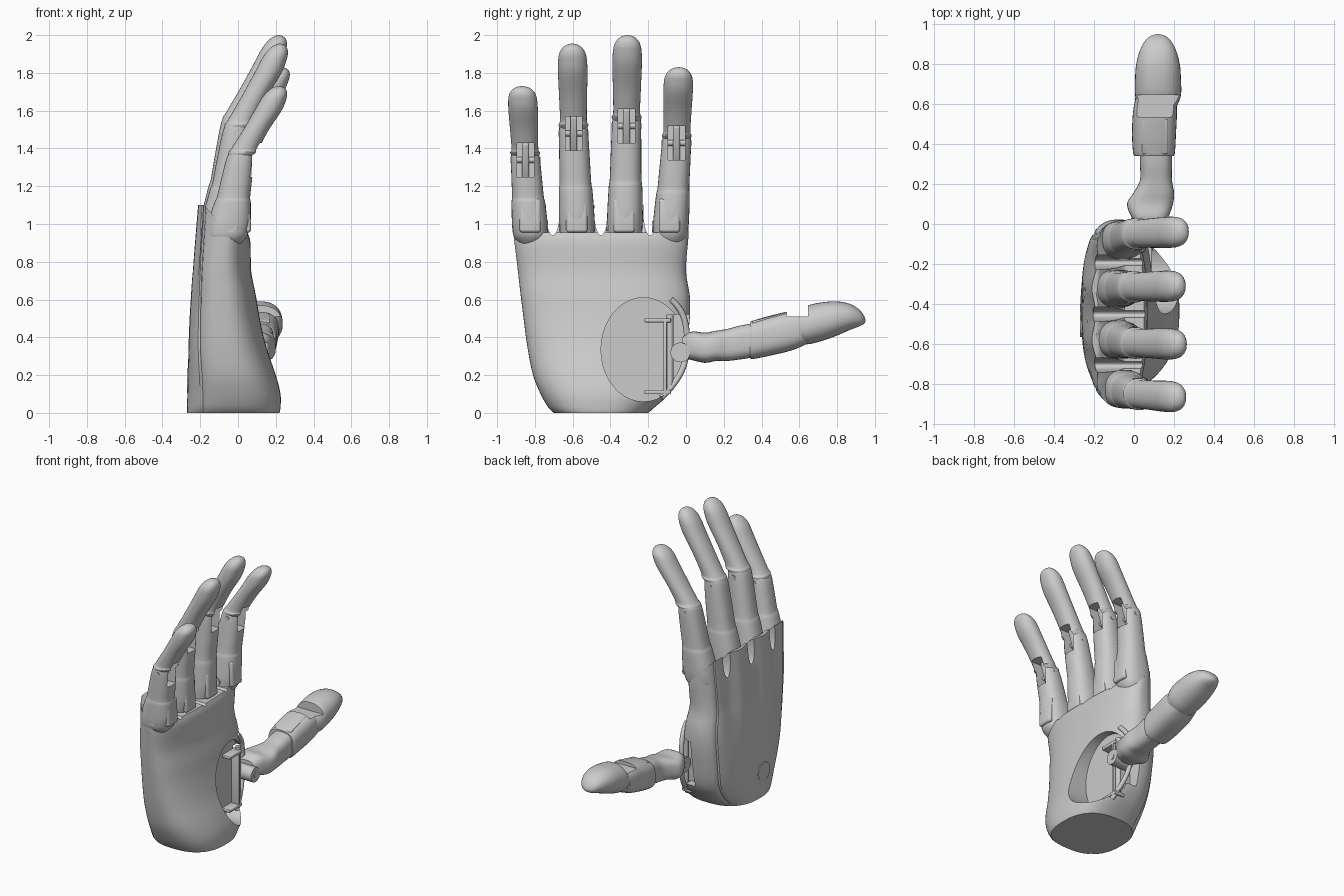
import bpy, bmesh, math
from mathutils import Vector

if "Cube" in bpy.data.objects:
    bpy.data.objects.remove(bpy.data.objects["Cube"], do_unlink=True)

grey = bpy.data.materials.new("satin grey")
grey.use_nodes = True
grey.diffuse_color = (0.6, 0.6, 0.6, 1)
grey.node_tree.nodes["Principled BSDF"].inputs["Base Color"].default_value = (0.6, 0.6, 0.6, 1)


def finish(name, bm):
    bmesh.ops.recalc_face_normals(bm, faces=bm.faces)
    me = bpy.data.meshes.new(name)
    bm.to_mesh(me)
    bm.free()
    me.materials.append(grey)
    ob = bpy.data.objects.new(name, me)
    bpy.context.collection.objects.link(ob)
    return ob


def refine(rows, sub):
    """Catmull-Rom interpolation of rows of numbers."""
    out = []
    for i in range(len(rows) - 1):
        p0, p1, p2, p3 = rows[max(i - 1, 0)], rows[i], rows[i + 1], rows[min(i + 2, len(rows) - 1)]
        for k in range(sub):
            t = k / sub
            out.append([0.5 * (2 * b + (c - a) * t + (2 * a - 5 * b + 4 * c - d) * t * t
                               + (3 * b - a - 3 * c + d) * t ** 3) for a, b, c, d in zip(p0, p1, p2, p3)])
    return out + [list(rows[-1])]


def spow(v, e):
    return math.copysign(abs(v) ** e, v)


def skin(name, rings):
    """Skin closed rings and close both ends with fans."""
    bm = bmesh.new()
    vs = [[bm.verts.new(p) for p in r] for r in rings]
    n = len(rings[0])
    for a, b in zip(vs, vs[1:]):
        for i in range(n):
            bm.faces.new((a[i], a[(i + 1) % n], b[(i + 1) % n], b[i]))
    for r in (vs[0], vs[-1]):
        mid = bm.verts.new(sum((v.co for v in r), Vector()) / n)
        for i in range(n):
            bm.faces.new((r[i], r[(i + 1) % n], mid))
    return finish(name, bm)


def loft(name, rows, axis, expo=2.4, n=32, sub=4):
    """Rows are x, y, z centre, then half size in x and half size across."""
    rings = []
    for x, y, z, hx, hw in refine(rows, sub):
        ring = []
        for i in range(n):
            a = 2 * math.pi * i / n
            u, w = hx * spow(math.cos(a), 2 / expo), hw * spow(math.sin(a), 2 / expo)
            ring.append((x + u, y + w, z) if axis == 'Z' else (x + u, y, z + w))
        rings.append(ring)
    return skin(name, rings)


def box(name, c, s, bevel=0.0, tilt=0.0):
    bm = bmesh.new()
    bmesh.ops.create_cube(bm, size=1)
    for v in bm.verts:
        v.co = Vector((v.co.x * s[0], v.co.y * s[1], v.co.z * s[2]))
    if bevel:
        bmesh.ops.bevel(bm, geom=bm.edges[:], offset=bevel, segments=3, affect='EDGES', profile=0.5)
    ob = finish(name, bm)
    ob.location = c
    ob.rotation_euler[1] = tilt
    return ob


def rod(name, c, r, length, axis, r2=None):
    """Cylinder along an axis; r2 makes it oval."""
    bm = bmesh.new()
    bmesh.ops.create_cone(bm, cap_ends=True, segments=40, radius1=r, radius2=r, depth=length)
    for v in bm.verts:
        x, y, z = v.co.x, v.co.y * ((r2 or r) / r), v.co.z
        v.co = {'X': (z, x, y), 'Y': (x, z, y), 'Z': (x, y, z)}[axis]
    ob = finish(name, bm)
    ob.location = c
    return ob


def carve(ob, cutters):
    """Cut one solid after another, skipping a cut that would leave nothing."""
    bpy.context.view_layer.update()
    bpy.context.view_layer.objects.active = ob
    for c in cutters:
        whole = ob.data.copy()
        m = ob.modifiers.new("cut", 'BOOLEAN')
        m.object, m.operation, m.solver = c, 'DIFFERENCE', 'EXACT'
        bpy.ops.object.modifier_apply(modifier=m.name)
        if len(ob.data.polygons) < 100:
            ob.data = whole


def discard(cutters):
    for c in cutters:
        bpy.data.objects.remove(c, do_unlink=True)


# Palm: z, y range, x range, with a seam beside the back cover and flutes on the back
palm_rows = [(0, -.70, -.20, -.27, .22), (.03, -.73, -.165, -.27, .225), (.1, -.77, -.09, -.268, .225),
             (.2, -.81, -.03, -.265, .20), (.35, -.84, .0, -.262, .15), (.5, -.86, .02, -.257, .115),
             (.62, -.875, .02, -.25, .095), (.75, -.89, .0, -.24, .07), (.9, -.91, .012, -.22, .066),
             (.955, -.914, .014, -.212, .05)]
N = 96


def palm_ring(z, y0, y1, x0, x1, shrink=1.0):
    cx, cy, hx, hy = (x0 + x1) / 2, (y0 + y1) / 2, (x1 - x0) / 2, (y1 - y0) / 2
    ring = []
    for i in range(N):
        a = 2 * math.pi * i / N
        square = 0.8 - 0.14 * min(1, z / .3) * max(0, -math.cos(a)) ** .5
        ca, sa = spow(math.cos(a), square), spow(math.sin(a), square)
        k = shrink * (0.975 if i in (34, N - 34) else 1)
        x, y = cx + hx * ca * k, cy + hy * sa * k
        back = max(0, -ca) * max(0, min(1, (z - .4) / .5))
        x += .012 * back * shrink * (1 - math.cos(2 * math.pi * (y + .32) / .26))
        lift = .145 * max(0, min(1, (-x - .05) / .13)) * max(0, (z - .75) / .205)
        ring.append((x, y, z + lift))
    return ring


palm = skin("palm", [palm_ring(*r) for r in refine(palm_rows, 4)]
            + [palm_ring(*palm_rows[-1], s) for s in (.85, .65, .45, .25, .08)])

# Cuts: webs between the fingers, thumb socket and its open side
cuts = [rod("web_cutter", (0, y, 1.07), .036, 1, 'X', .13) for y in (-.705, -.45, -.19)]
cuts += [rod("socket_cutter", (.28, -.225, .335), .225, .5, 'X', .275),
         box("socket_side_cutter", (.22, 0, .35), (.54, .2, .34))]
carve(palm, cuts)
discard(cuts)

# Fingers: base y, joint y, tip y, base x, joint x, tip x, joint z, tip z
fingers = {"little": (-.822, -.85, -.868, -.06, .01, .215, 1.34, 1.73),
           "ring": (-.575, -.595, -.602, -.09, -.01, .22, 1.48, 1.955),
           "middle": (-.325, -.315, -.31, -.095, -.02, .215, 1.52, 2.0),
           "index": (-.085, -.05, -.038, -.07, .0, .23, 1.43, 1.83)}
lower = [(-.1, .075, .06), (0, .105, .088), (.1, .112, .094), (.22, .112, .094), (.45, .096, .089),
         (.52, .088, .084), (.75, .082, .081), (1, .073, .077), (1.09, .06, .07), (1.14, .03, .045)]
upper = [(-.06, 0, .045, .055), (.05, .03, .068, .072), (.1, .08, .078, .079), (.15, .13, .073, .071),
         (.41, .42, .068, .074), (.67, .73, .072, .078), (.82, .87, .067, .076), (.9, .94, .058, .068),
         (.96, .985, .041, .049), (.99, 1, .02, .026), (1, 1, .004, .005)]
for f, (yb, yj, yt, xb, xj, xt, zj, zt) in fingers.items():
    zb = .93
    low = loft(f + "_finger_base", [(xb + (xj - xb) * t, yb + (yj - yb) * t, zb + (zj - zb) * t, hx, hw)
                                    for t, hx, hw in lower], 'Z')
    top = loft(f + "_fingertip", [(xj + (xt - xj) * s, yj + (yt - yj) * t, zj + (zt - zj) * t, hx, hw)
                                  for t, s, hx, hw in upper], 'Z', 2.2)
    # hinge gap on the palm side with a link inside
    slot = [box("slot_cutter", (xj + .09, yj, zj), (.2, .088, .18))]
    carve(low, slot)
    carve(top, slot)
    discard(slot)
    box(f + "_link", (xj + .008, yj, zj), (.045, .036, .19), .008, .3)
    rod(f + "_hinge_pin", (xj, yj, zj), .016, .158, 'Y')
    rod(f + "_knuckle_pin", (xb + .02, yb - .002, .985), .03, .188, 'Y')
    # raised pad at the root of the finger
    box(f + "_root_pad", (xb + .108, yb - .003, 1.045), (.035, .112, .18), .015, -.06)

# Thumb: inner segment, sleeve and tip, running along y
inner = loft("thumb_base", [(.08, -.02, .345, .06, .055), (.08, .03, .355, .09, .075), (.08, .1, .345, .115, .08),
                            (.1, .16, .355, .1, .08), (.11, .22, .36, .08, .085), (.11, .3, .375, .08, .09),
                            (.11, .4, .39, .08, .09)], 'Y', 3)
sleeve = loft("thumb_sleeve", [(.1, .34, .385, .098, .097), (.1, .36, .388, .105, .102), (.1, .45, .41, .11, .106),
                               (.105, .56, .435, .11, .104), (.11, .64, .45, .10, .085)], 'Y', 2.8)
tip = loft("thumb_tip", [(.115, .57, .45, .09, .075), (.12, .64, .465, .114, .102), (.12, .72, .483, .115, .102),
                         (.12, .8, .5, .109, .09), (.12, .87, .508, .09, .068), (.12, .92, .502, .062, .043),
                         (.12, .943, .493, .032, .02), (.12, .95, .49, .004, .004)], 'Y', 2.2)
notch = [box("notch_cutter", (.12, .59, .58), (.4, .11, .14))]
carve(sleeve, notch)
carve(tip, notch)
discard(notch)
box("thumb_top_panel", (.105, .44, .493), (.13, .18, .03), .008).rotation_euler[0] = .24
rod("thumb_hinge_pin", (.11, .61, .44), .02, .212, 'X')
rod("thumb_pivot", (.09, -.03, .32), .052, .14, 'X')
rod("thumb_pivot_pin", (.09, -.03, .32), .02, .15, 'X')

# Thumb mount inside the socket
rod("mount_axle", (.06, -.085, .32), .018, .4, 'Z')
box("mount_plate", (.04, -.11, .3), (.1, .018, .4), .005)
for z in (.11, .49):
    box("mount_bracket", (.05, -.15, z), (.08, .14, .022), .005)

# Thin rim closing the open side of the socket
cu = bpy.data.curves.new("socket_rim", 'CURVE')
cu.dimensions, cu.bevel_depth, cu.resolution_u = '3D', .016, 8
sp = cu.splines.new('NURBS')
pts = [(.05, -.08, .6), (.045, -.02, .55), (.03, .008, .45), (.03, .008, .3), (.05, -.03, .18), (.08, -.13, .08)]
sp.points.add(len(pts) - 1)
for p, co in zip(sp.points, pts):
    p.co = (*co, 1)
sp.use_endpoint_u = True
sp.order_u = 4
cu.materials.append(grey)
cu.use_fill_caps = True
bpy.context.collection.objects.link(bpy.data.objects.new("socket_rim", cu))

# Round cap on the back of the wrist
rod("wrist_cap", (-.265, -.5, .17), .065, .008, 'X')

# Smooth shading with crisp edges
bpy.ops.object.select_all(action='DESELECT')
for ob in bpy.context.collection.objects:
    if ob.type == 'MESH':
        ob.select_set(True)
        bpy.context.view_layer.objects.active = ob
bpy.ops.object.shade_smooth_by_angle(angle=math.radians(35))
